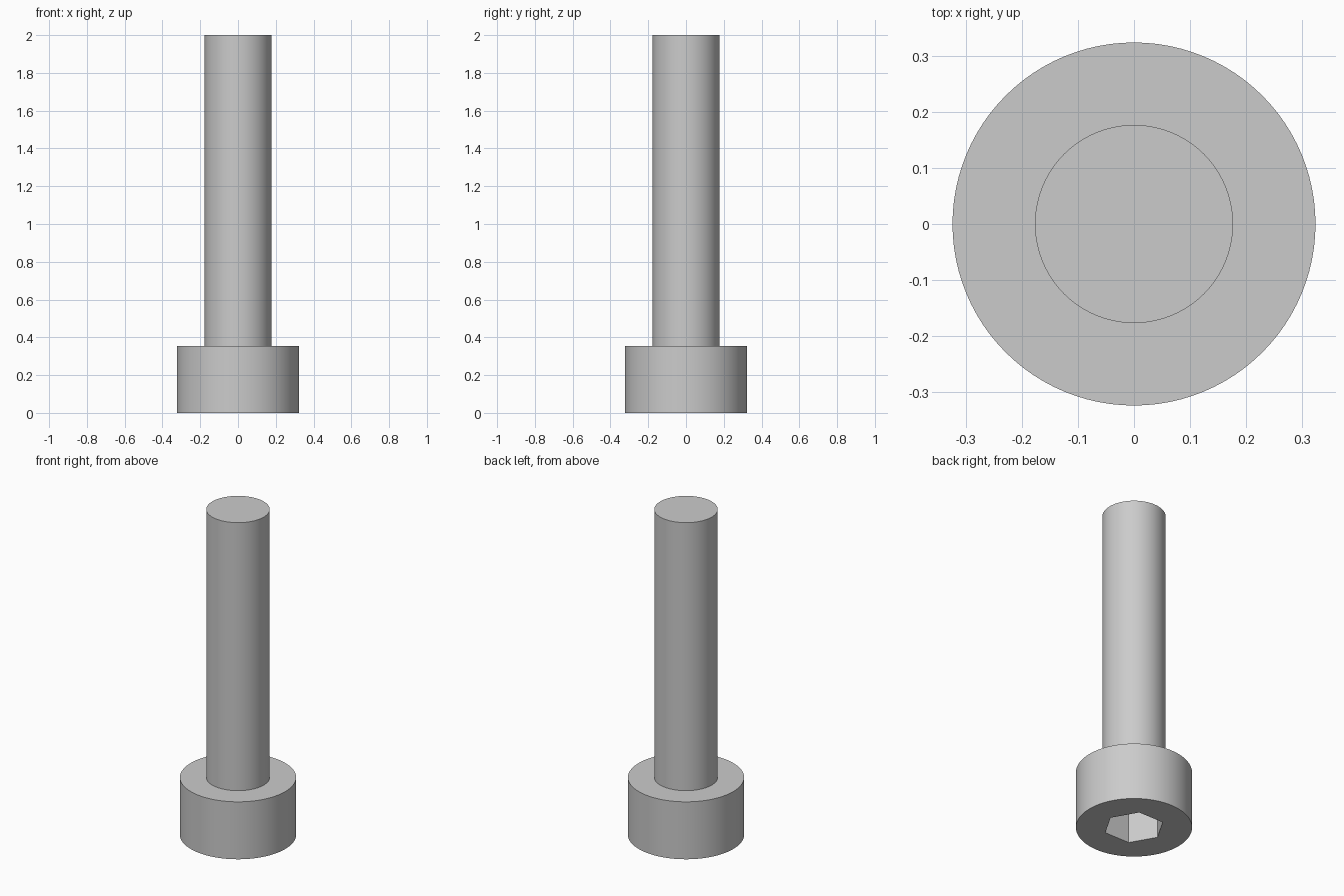
import bpy, bmesh, math

HEAD_R, HEAD_H = 0.3235, 0.353
SHAFT_R, TOP = 0.1765, 2.0
HEX_R, HEX_DEPTH = 0.17, 0.235
SEGMENTS = 96

if "Cube" in bpy.data.objects:
    bpy.data.objects.remove(bpy.data.objects["Cube"])

# One grey metal for everything
steel = bpy.data.materials.new("grey_steel")
steel.use_nodes = True
colour = (0.6, 0.6, 0.6, 1)
steel.diffuse_color = colour
for node in steel.node_tree.nodes:
    if node.type == "BSDF_PRINCIPLED":
        node.inputs["Base Color"].default_value = colour


def lathe(name, profile, sides):
    """Stack rings of (radius, height) and cap both ends."""
    bm = bmesh.new()
    rings = []
    for r, z in profile:
        angles = [math.tau * i / sides for i in range(sides)]
        rings.append([bm.verts.new((r * math.cos(a), r * math.sin(a), z)) for a in angles])
    for low, high in zip(rings, rings[1:]):
        for i in range(sides):
            j = (i + 1) % sides
            bm.faces.new((low[i], low[j], high[j], high[i]))
    bm.faces.new(rings[0][::-1])
    bm.faces.new(rings[-1])
    bmesh.ops.recalc_face_normals(bm, faces=bm.faces)
    mesh = bpy.data.meshes.new(name)
    bm.to_mesh(mesh)
    bm.free()
    mesh.materials.append(steel)
    obj = bpy.data.objects.new(name, mesh)
    bpy.context.collection.objects.link(obj)
    return obj


# Head and shaft as one turned body
bolt = lathe("socket_head_bolt",
             [(HEAD_R, 0), (HEAD_R, HEAD_H), (SHAFT_R, HEAD_H), (SHAFT_R, TOP)], SEGMENTS)

# Hexagonal socket cut into the underside of the head
cutter = lathe("hex_socket_cutter", [(HEX_R, -0.1), (HEX_R, HEX_DEPTH)], 6)
cutter.hide_render = True
cut = bolt.modifiers.new("hex_socket", "BOOLEAN")
cut.operation = "DIFFERENCE"
cut.solver = "EXACT"
cut.object = cutter

bpy.ops.object.select_all(action="DESELECT")
bolt.select_set(True)
bpy.context.view_layer.objects.active = bolt
bpy.ops.object.modifier_apply(modifier=cut.name)
bpy.data.objects.remove(cutter)

# Smooth round walls, crisp rims
bpy.ops.object.shade_smooth_by_angle(angle=math.radians(30))
